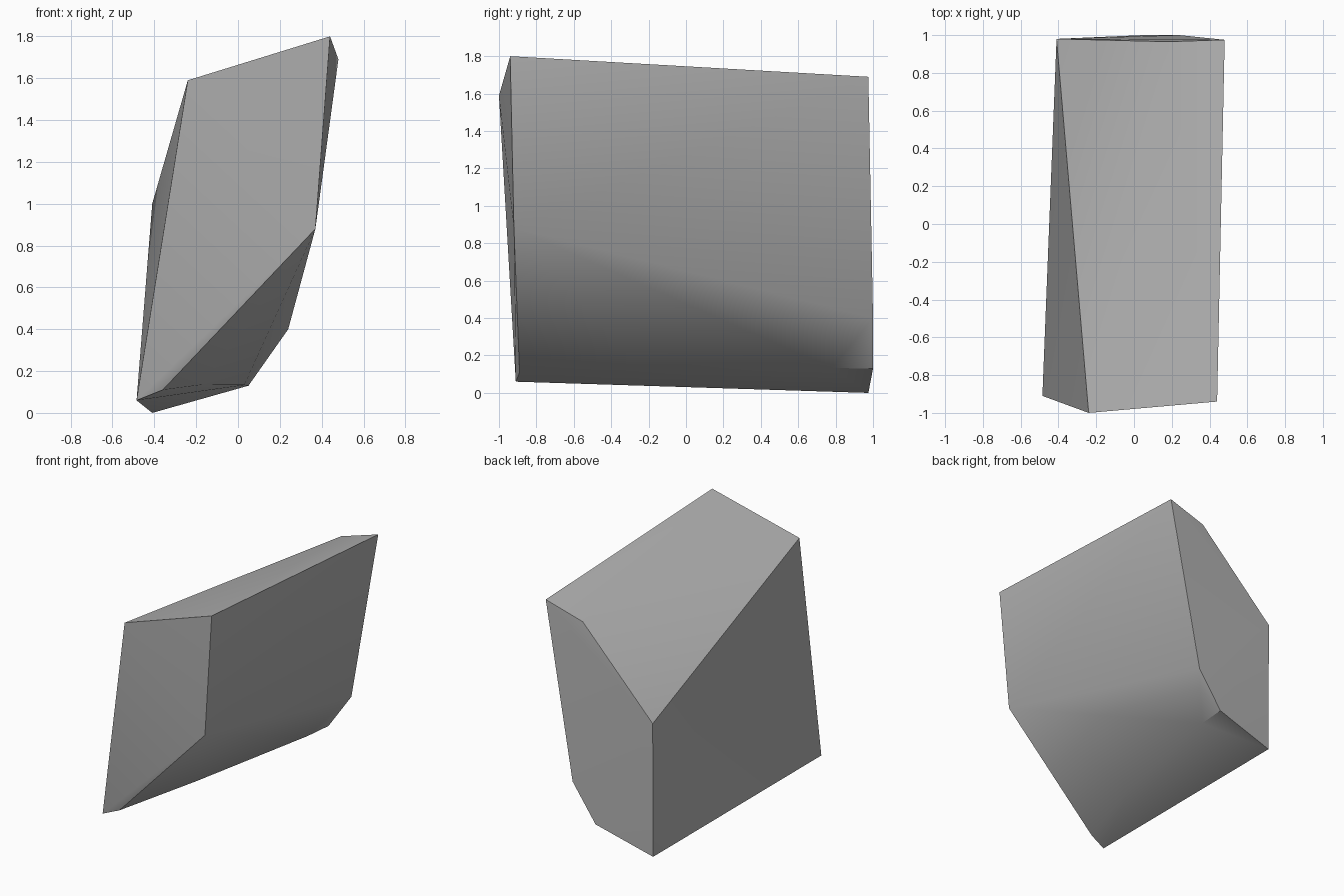
import bpy
import bmesh
import math

# Remove the default object
default_cube = bpy.data.objects.get("Cube")
if default_cube:
    bpy.data.objects.remove(default_cube, do_unlink=True)


def make_material(name, colour):
    material = bpy.data.materials.new(name)
    material.use_nodes = True
    material.diffuse_color = colour
    shader = next(n for n in material.node_tree.nodes if n.type == "BSDF_PRINCIPLED")
    shader.inputs["Base Color"].default_value = colour
    shader.inputs["Roughness"].default_value = 0.8
    return material


def make_hull(name, corners, material):
    """Wrap a tight convex skin around the corner points."""
    bm = bmesh.new()
    for corner in corners:
        bm.verts.new(corner)
    result = bmesh.ops.convex_hull(bm, input=bm.verts[:])
    leftovers = {v for v in result["geom_interior"] + result["geom_unused"]
                 if isinstance(v, bmesh.types.BMVert)}
    bmesh.ops.delete(bm, geom=list(leftovers), context="VERTS")
    bmesh.ops.recalc_face_normals(bm, faces=bm.faces[:])
    mesh = bpy.data.meshes.new(name)
    bm.to_mesh(mesh)
    bm.free()
    mesh.materials.append(material)
    obj = bpy.data.objects.new(name, mesh)
    bpy.context.collection.objects.link(obj)
    return obj


# Front end outline, clockwise from the upper right side
front_end = [(-0.24, -1, 1.59), (0.44, -0.94, 1.80),
             (0.37, -0.92, 0.88), (-0.485, -0.91, 0.06)]

# Back end outline, following the same direction
back_end = [(-0.41, 0.98, 1), (0.18, 0.965, 1.60), (0.48, 0.975, 1.69),
            (0.24, 1, 0.40), (0.05, 1, 0.13), (-0.41, 0.975, 0)]

# Chipped ridge along the underside
lower_ridge = [(-0.36, -0.89, 0.11), (-0.17, -0.25, 0.135), (0.03, 0.78, 0.133)]

# Rock shard
stone = make_material("stone grey", (0.45, 0.45, 0.45, 1))
rock = make_hull("rock_shard", front_end + back_end + lower_ridge, stone)

# Soft shading over shallow creases, sharp at the main edges
bpy.ops.object.select_all(action="DESELECT")
rock.select_set(True)
bpy.context.view_layer.objects.active = rock
bpy.ops.object.shade_smooth_by_angle(angle=math.radians(30))
